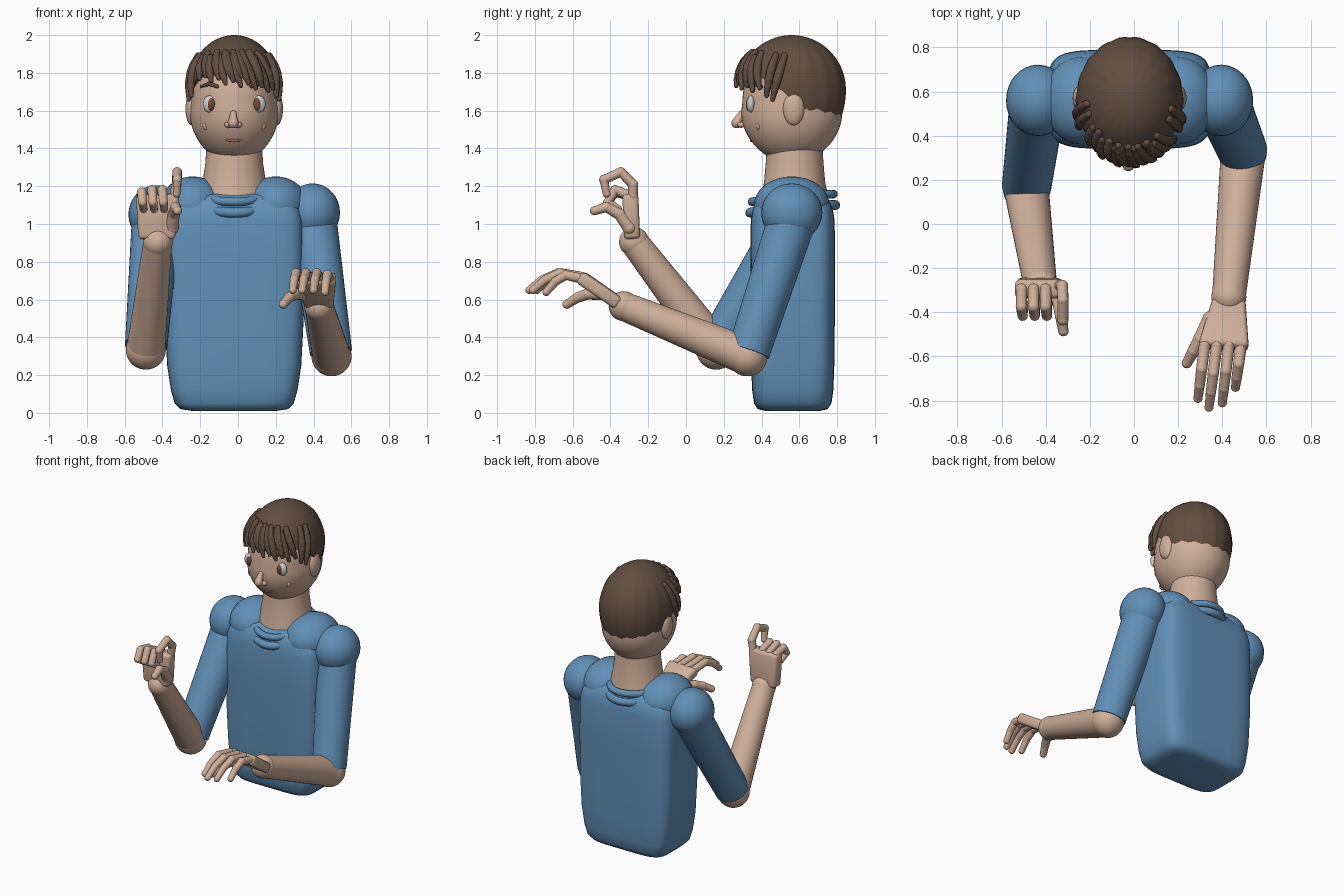
import bpy, bmesh, math
from mathutils import Vector, Matrix

if "Cube" in bpy.data.objects:
    bpy.data.objects.remove(bpy.data.objects["Cube"])

CX, CY = -0.02, 0.56          # body axis


def material(name, rgb):
    m = bpy.data.materials.new(name)
    m.diffuse_color = (*rgb, 1)
    m.use_nodes = True
    m.node_tree.nodes["Principled BSDF"].inputs["Base Color"].default_value = m.diffuse_color
    return m


SKIN = material("skin", (0.63, 0.43, 0.32))
BLUE = material("cloth_blue", (0.12, 0.28, 0.48))
HAIR = material("hair_brown", (0.12, 0.075, 0.05))
WHITE = material("eye_white", (0.75, 0.75, 0.75))
IRIS = material("iris_brown", (0.16, 0.07, 0.04))
LIP = material("lip", (0.42, 0.17, 0.13))
BLUSH = material("blush", (0.66, 0.38, 0.28))


def finish(name, bm, mat, angle=40):
    bmesh.ops.recalc_face_normals(bm, faces=bm.faces)
    me = bpy.data.meshes.new(name)
    bm.to_mesh(me)
    bm.free()
    me.materials.append(mat)
    ob = bpy.data.objects.new(name, me)
    bpy.context.collection.objects.link(ob)
    bpy.ops.object.select_all(action='DESELECT')
    ob.select_set(True)
    bpy.context.view_layer.objects.active = ob
    bpy.ops.object.shade_smooth_by_angle(angle=math.radians(angle))
    return ob


def ellipsoid(name, c, r, mat, seg=32):
    bm = bmesh.new()
    bmesh.ops.create_uvsphere(bm, u_segments=seg, v_segments=seg // 2, radius=1,
                              matrix=Matrix.Translation(c) @ Matrix.Diagonal((*r, 1)))
    return finish(name, bm, mat)


def chain(name, pts, radii, mat, seg=16, balls=True):
    """Tapered cylinders between points with balls at the joints."""
    bm = bmesh.new()
    pts = [Vector(p) for p in pts]
    for a, b, ra, rb in zip(pts, pts[1:], radii, radii[1:]):
        rot = (b - a).to_track_quat('Z', 'Y').to_matrix().to_4x4()
        bmesh.ops.create_cone(bm, cap_ends=True, segments=seg, radius1=ra, radius2=rb,
                              depth=(b - a).length,
                              matrix=Matrix.Translation((a + b) / 2) @ rot)
    if balls:
        for p, r in zip(pts, radii):
            bmesh.ops.create_uvsphere(bm, u_segments=seg, v_segments=seg // 2 + 2,
                                      radius=r * 1.04, matrix=Matrix.Translation(p))
    return finish(name, bm, mat)


def loft(name, rings, mat, cap=True):
    bm = bmesh.new()
    vs = [[bm.verts.new(p) for p in ring] for ring in rings]
    n = len(rings[0])
    for a, b in zip(vs, vs[1:]):
        for i in range(n):
            bm.faces.new((a[i], a[(i + 1) % n], b[(i + 1) % n], b[i]))
    if cap:
        bm.faces.new(vs[0])
        bm.faces.new(vs[-1])
    return finish(name, bm, mat, 50)


def oval(z, hx, hy, cy=CY, e=2.0, n=64):
    f = lambda v: math.copysign(abs(v) ** (2 / e), v)
    return [(CX + hx * f(math.cos(t)), cy + hy * f(math.sin(t)), z)
            for t in (2 * math.pi * i / n for i in range(n))]


# torso: rounded box section, narrowing at the hem and shoulders
loft("torso", [oval(z, hx, hy, 0.565, 5) for z, hx, hy in (
    (0.01, .22, .14), (0.02, .285, .185), (0.05, .315, .205), (0.12, .335, .215),
    (0.25, .355, .22), (0.5, .368, .223), (0.8, .37, .224), (1.02, .365, .222),
    (1.08, .35, .212), (1.12, .32, .195), (1.15, .26, .17), (1.16, .2, .14))], BLUE)
for s, side in ((-1, "left"), (1, "right")):
    ellipsoid(f"yoke_{side}", (CX + s * .22, CY, 1.1), (.17, .2, .152), BLUE)
    ellipsoid(f"ear_{side}", (CX + s * .225, .57, 1.61), (.033, .057, .088), SKIN, 24)

# neck and rolled collar
loft("neck", [oval(z, hx, hy, 0.575) for z, hx, hy in (
    (1.05, .21, .19), (1.16, .185, .175), (1.22, .168, .162), (1.32, .153, .153),
    (1.45, .145, .145))], SKIN)
for k, (hx, hy, z, r, sag) in enumerate(((.17, .215, 1.15, .023, .012), (.175, .225, 1.11, .026, .03))):
    rings = []
    for i in range(49):
        t = 2 * math.pi * i / 48
        d = Vector((math.cos(t), math.sin(t), 0))
        zc = z - sag * abs(math.sin(t)) + .02 * math.sin(t)
        rings.append([(CX + (hx + r * math.cos(u)) * d.x, .565 + (hy + r * math.cos(u)) * d.y,
                       zc + r * math.sin(u)) for u in (2 * math.pi * j / 12 for j in range(12))])
    loft(f"collar_roll_{k}", rings, BLUE, cap=False)

# head: ellipsoid with a fuller jaw
bm = bmesh.new()
bmesh.ops.create_uvsphere(bm, u_segments=48, v_segments=32, radius=1)
for v in bm.verts:
    x, y, z = v.co
    w = 1 + .12 * max(0, -z) * (1 + z) * 2
    v.co = (CX + .23 * w * x, CY + .262 * w * y, 1.64 + .32 * z)
finish("head", bm, SKIN)


def face_y(x, z):
    q = 1 - ((x - CX) / .23) ** 2 - ((z - 1.64) / .32) ** 2
    return CY - .262 * math.sqrt(max(q, 0))


# face details
for s, side in ((-1, "left"), (1, "right")):
    x = CX + s * .13
    y = face_y(x, 1.635)
    ellipsoid(f"eye_{side}", (x, y, 1.635), (.036, .022, .045), WHITE, 24)
    ellipsoid(f"iris_{side}", (x - s * .008, y - .012, 1.633), (.022, .015, .034), IRIS, 20)
    x = CX + s * .147
    ellipsoid(f"cheek_{side}", (x, face_y(x, 1.52), 1.52), (.02, .014, .023), BLUSH, 20)
    ellipsoid(f"nostril_{side}", (CX - .005 + s * .027, .292, 1.525), (.02, .02, .016), SKIN, 16)
    pts = [(CX + s * a, face_y(CX + s * a, b) - .004, b) for a, b in
           ((.09, 1.728), (.13, 1.743), (.175, 1.728))]
    chain(f"brow_{side}", pts, (.009, .012, .007), HAIR, 10)
chain("nose", [(CX - .005, .295, 1.585), (CX - .005, .268, 1.535)], (.016, .027), SKIN, 20)
mouth = [(CX + .07 * t, face_y(CX + .07 * t, 1.45) - .002, 1.442 + .02 * t * t)
         for t in (i / 5 for i in range(-5, 6))]
chain("mouth", mouth, [.009] * 11, LIP, 10)


# hair cap: ellipsoid shell with a hairline that drops toward the nape
def hairline(y):
    table = ((.2, 1.80), (.40, 1.78), (.52, 1.70), (.66, 1.56), (.78, 1.48), (.9, 1.47))
    for (a, za), (b, zb) in zip(table, table[1:]):
        if y <= b:
            return za + (zb - za) * (y - a) / (b - a)
    return 1.47


def hair_point(t, z, k=1.0):
    h = (z - 1.71) / (.29 if z > 1.71 else .36)
    w = math.sqrt(max(0, 1 - h * h)) * k
    w *= 1 + .008 * math.cos(18 * t)
    return Vector((CX + .243 * w * math.cos(t), CY + .288 * w * math.sin(t), z))


N, R = 72, 20
rings = [[] for _ in range(R + 1)]
for i in range(N):
    t = 2 * math.pi * i / N
    zb = hairline(CY + .27 * math.sin(t))
    for j in range(R):
        f = j / (R - 1)
        rings[j].append(hair_point(t, 1.9995 - (1.9995 - zb) * f ** 2))
    rings[R].append(hair_point(t, zb, .82))
loft("hair_cap", rings, HAIR)


# fringe and side locks following the hair surface
def lock(name, a0, z0, a1, z1, r=.024, lift=1.0):
    pts = []
    for j in range(6):
        f = j / 5
        z = z0 + (z1 - z0) * f
        pts.append(hair_point(math.radians(a0 + (a1 - a0) * f), max(z, 1.70), lift + .03 * f))
        pts[-1].z = z
    chain(name, pts, [r * (.75 + .35 * math.sin(math.pi * f / 5) - .05 * f) for f in range(6)], HAIR, 10)


for i in range(12):
    f = i / 11
    lock(f"fringe_{i}", 212 + 100 * f, 1.88 + .02 * (i % 2), 222 + 103 * f,
         1.77 - .07 * f + .02 * (i % 2))
for i in range(5):
    lock(f"upper_fringe_{i}", 240 + 14 * i, 1.91, 250 + 14 * i, 1.80 - .01 * i, .022, 1.02)
for i, (a0, a1, z) in enumerate(((338, 333, 1.68), (350, 340, 1.66), (196, 205, 1.68), (184, 196, 1.66))):
    lock(f"side_lock_{i}", a0, 1.89, a1, z, .024)


# arms: shoulder ball, sleeve, bare forearm
def arm(side, shoulder, elbow, wrist):
    s, e, w = Vector(shoulder), Vector(elbow), Vector(wrist)
    ellipsoid(f"shoulder_{side}", s, (.145, .162, .155), BLUE)
    chain(f"sleeve_{side}", [s - Vector((0, 0, .04)), e + (s - e) * .03], (.128, .112), BLUE, 40, False)
    chain(f"forearm_{side}", [e, w], (.102, .076), SKIN, 40)


arm("right", (.395, .56, 1.06), (.495, .325, .30), (.43, -.33, .565))
arm("left", (-.435, .56, 1.05), (-.488, .16, .335), (-.425, -.275, .905))


def palm(name, base, end, across, w0, w1, thick):
    b, e, a = Vector(base), Vector(end), Vector(across).normalized()
    n = (e - b).cross(a).normalized() * thick / 2
    bm = bmesh.new()
    v = [bm.verts.new(p + a * w * s + n * q) for p, w in ((b, w0), (e, w1))
         for s, q in ((-1, -1), (1, -1), (1, 1), (-1, 1))]
    for f in ((0, 1, 2, 3), (4, 5, 6, 7)):
        bm.faces.new([v[i] for i in f])
    for i in range(4):
        bm.faces.new((v[i], v[(i + 1) % 4], v[4 + (i + 1) % 4], v[4 + i]))
    bmesh.ops.recalc_face_normals(bm, faces=bm.faces)
    bmesh.ops.bevel(bm, geom=bm.edges[:], offset=.022, segments=3, profile=.5, affect='EDGES')
    finish(name, bm, SKIN)


FR = (.026, .025, .023, .02)
# right hand: lowered, palm down, fingers reaching forward
palm("palm_right", (.43, -.35, .575), (.405, -.56, .72), (1, -.05, 0), .075, .115, .07)
for i, (x0, x1, ln) in enumerate(((.32, .29, .24), (.375, .34, .28), (.43, .40, .26), (.485, .46, .19))):
    pts = [(x0 + (x1 - x0) * f, -.55 - ln * f, .72 - .01 * (i == 3) + dz)
           for f, dz in ((0, 0), (.45, .02), (.75, -.015), (1, -.07))]
    chain(f"finger_right_{i}", pts, FR, SKIN)
chain("thumb_right", [(.345, -.43, .63), (.30, -.52, .63), (.27, -.575, .61), (.24, -.63, .575)],
      (.034, .03, .027, .023), SKIN)

# left hand: raised, palm forward, fingers curled, forefinger arched over the thumb
palm("palm_left", (-.43, -.285, .92), (-.425, -.295, 1.16), (1, 0, 0), .098, .115, .085)
for i, x in enumerate((-.51, -.455, -.40)):
    pts = [(x, -.295, 1.15), (x, -.375, 1.18 - .012 * (i == 0)), (x + .005, -.415, 1.115), (x + .01, -.36, 1.08)]
    chain(f"finger_left_{i}", pts, FR, SKIN)
chain("finger_left_3", [(-.335, -.28, 1.15), (-.325, -.28, 1.21), (-.322, -.345, 1.275), (-.322, -.435, 1.235),
                        (-.325, -.42, 1.16)], (.026, .026, .025, .024, .02), SKIN)
chain("thumb_left", [(-.35, -.30, .98), (-.34, -.35, 1.05), (-.33, -.42, 1.09), (-.32, -.485, 1.07)],
      (.036, .031, .027, .023), SKIN)
